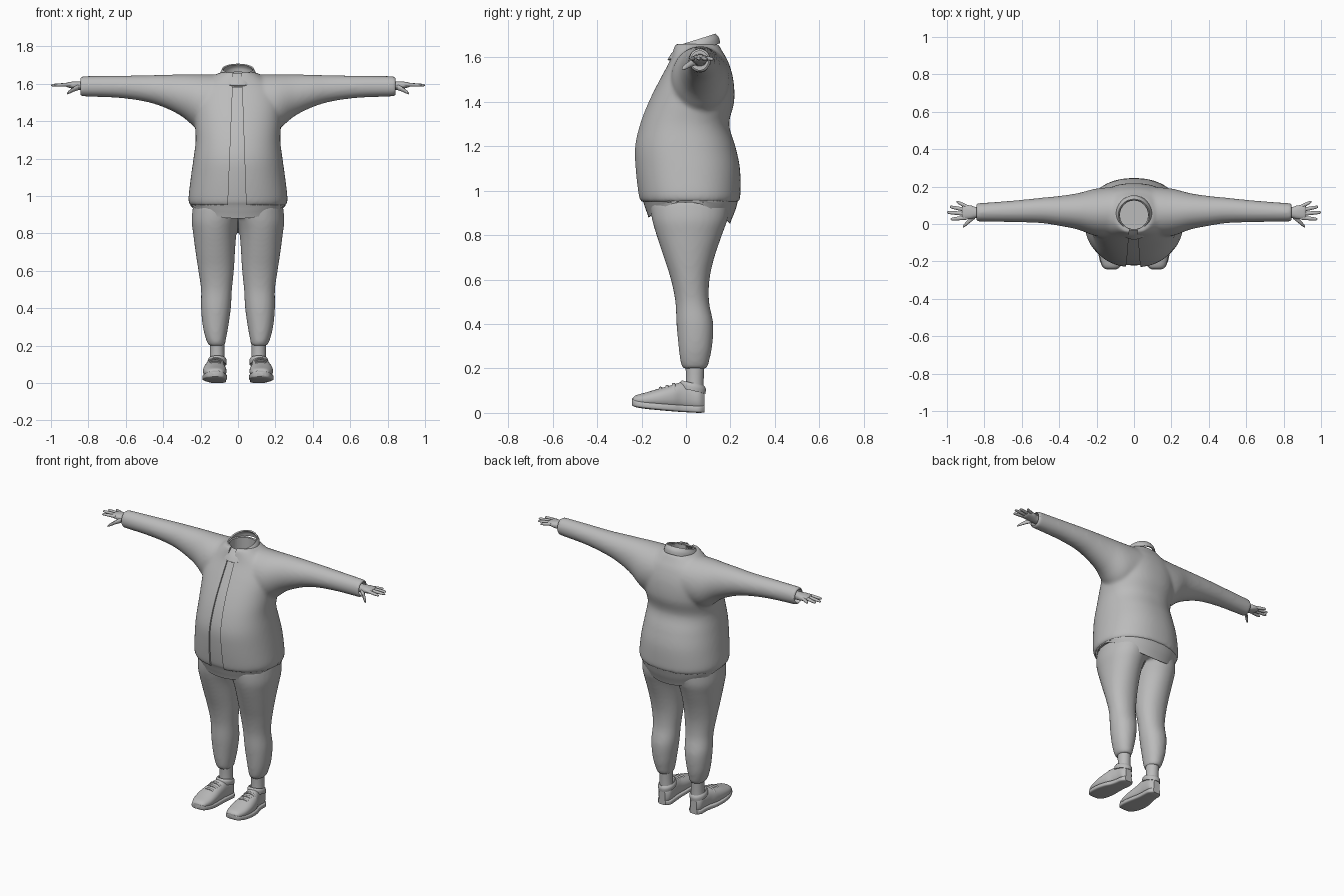
import bpy, bmesh, math

if "Cube" in bpy.data.objects:
    bpy.data.objects.remove(bpy.data.objects["Cube"])

grey = bpy.data.materials.new("plain_grey")
grey.use_nodes = True
COLOUR = (0.5, 0.5, 0.5, 1)
grey.diffuse_color = COLOUR
grey.node_tree.nodes["Principled BSDF"].inputs["Base Color"].default_value = COLOUR


def smooth_rows(rows, steps):
    """Catmull-Rom interpolation between cross-section rows."""
    out = []
    for i in range(len(rows) - 1):
        p0, p1, p2, p3 = rows[max(i - 1, 0)], rows[i], rows[i + 1], rows[min(i + 2, len(rows) - 1)]
        for s in range(steps):
            t = s / steps
            out.append([b + t / 2 * (c - a + t * (2*a - 5*b + 4*c - d + t * (3*(b - c) + d - a)))
                        for a, b, c, d in zip(p0, p1, p2, p3)])
    return out + [list(rows[-1])]


def loft(bm, axis, rows, power=2.0, segs=32, steps=4, caps=True, side=1):
    """Rows are (position on axis, min u, max u, min v, max v)."""
    order = {"x": (0, 1, 2), "y": (1, 0, 2), "z": (2, 0, 1)}[axis]
    rings = []
    for p, u0, u1, v0, v1 in smooth_rows(rows, steps):
        ring = []
        for k in range(segs):
            a = 2 * math.pi * (k + 0.5) / segs
            c, s = math.cos(a), math.sin(a)
            co = [0, 0, 0]
            co[order[0]] = p
            co[order[1]] = (u0 + u1) / 2 + (u1 - u0) / 2 * math.copysign(abs(c) ** (2 / power), c)
            co[order[2]] = (v0 + v1) / 2 + (v1 - v0) / 2 * math.copysign(abs(s) ** (2 / power), s)
            co[0] *= side
            ring.append(bm.verts.new(co))
        rings.append(ring)
    for a, b in zip(rings, rings[1:]):
        for k in range(segs):
            n = (k + 1) % segs
            bm.faces.new((a[k], a[n], b[n], b[k]))
    if caps:
        bm.faces.new(rings[0])
        bm.faces.new(rings[-1])
    return rings


def finish(bm, name, voxel=0, cutter=None, thickness=0, angle=40):
    """Make the object, apply its modifiers and shade it."""
    bmesh.ops.recalc_face_normals(bm, faces=bm.faces)
    mesh = bpy.data.meshes.new(name)
    bm.to_mesh(mesh)
    bm.free()
    ob = bpy.data.objects.new(name, mesh)
    bpy.context.scene.collection.objects.link(ob)
    if voxel:
        rm = ob.modifiers.new("fuse", "REMESH")
        rm.mode, rm.voxel_size = "VOXEL", voxel
        sm = ob.modifiers.new("relax", "SMOOTH")
        sm.factor, sm.iterations = 0.5, 8
    for tool in cutter or []:
        bo = ob.modifiers.new("cut", "BOOLEAN")
        bo.operation, bo.object, bo.solver = "DIFFERENCE", tool, "EXACT"
    if thickness:
        so = ob.modifiers.new("thick", "SOLIDIFY")
        so.thickness, so.offset = thickness, 0
    if ob.modifiers:
        bpy.context.view_layer.update()
        graph = bpy.context.evaluated_depsgraph_get()
        baked = bpy.data.meshes.new_from_object(ob.evaluated_get(graph))
        ob.modifiers.clear()
        ob.data = baked
        baked.name = name
    ob.data.materials.clear()
    ob.data.materials.append(grey)
    for other in bpy.context.selected_objects:
        other.select_set(False)
    bpy.context.view_layer.objects.active = ob
    ob.select_set(True)
    bpy.ops.object.shade_smooth_by_angle(angle=math.radians(angle))
    return ob


def part(name, *args, **kw):
    bm = bmesh.new()
    loft(bm, *args, **kw)
    return finish(bm, name)


# Jacket: torso and sleeves fused, then opened at the front, neck and cuffs
TORSO = [(0.95, 0.257, -0.205, 0.24), (0.985, 0.265, -0.215, 0.245), (1.1, 0.252, -0.228, 0.243),
         (1.2, 0.238, -0.23, 0.222), (1.3, 0.226, -0.207, 0.194), (1.4, 0.232, -0.168, 0.217),
         (1.5, 0.235, -0.118, 0.213), (1.58, 0.205, -0.075, 0.19), (1.625, 0.15, -0.06, 0.165),
         (1.66, 0.1, -0.05, 0.145)]
SLEEVE = [(0.08, -0.07, 0.2, 1.36, 1.65), (0.2, -0.065, 0.19, 1.35, 1.65), (0.3, -0.03, 0.165, 1.425, 1.65),
          (0.4, -0.01, 0.15, 1.475, 1.648), (0.5, 0.005, 0.14, 1.505, 1.645), (0.65, 0.01, 0.125, 1.525, 1.643),
          (0.845, 0.013, 0.11, 1.532, 1.64)]
bm = bmesh.new()
loft(bm, "z", [(z, -x, x, f, b) for z, x, f, b in TORSO], power=2.25, segs=64)
for side in (1, -1):
    loft(bm, "x", SLEEVE, side=side)

cutters = [
    part("front_opening_cutter", "z", [(0.9, -0.057, 0.046, -0.4, -0.08), (1.7, -0.024, 0.018, -0.4, 0)],
         power=50, segs=4, steps=1),
    part("neck_cutter", "z", [(1.38, -0.075, 0.075, -0.03, 0.125), (1.8, -0.075, 0.075, -0.03, 0.125)], steps=1)]
for side in (1, -1):
    cutters.append(part("cuff_cutter", "x", [(0.79, 0.022, 0.1, 1.543, 1.629), (0.9, 0.022, 0.1, 1.543, 1.629)],
                        steps=1, side=side))
finish(bm, "jacket", voxel=0.01, cutter=cutters)
for tool in cutters:
    bpy.data.objects.remove(tool)

# Collar: a band leaning down towards the front
bm = bmesh.new()
loft(bm, "z", [(1.63, -0.098, 0.098, -0.08, 0.15), (1.655, -0.093, 0.093, -0.06, 0.145),
               (1.678, -0.08, 0.08, -0.03, 0.13)], caps=False, segs=40)
for v in bm.verts:
    v.co.z += (v.co.y - 0.05) * 0.33
finish(bm, "collar", thickness=0.008)

# Shirt: an inner tube with a curved hem
bm = bmesh.new()
rows = [(0.9, -0.25, 0.25, -0.167, 0.197), (0.95, -0.253, 0.253, -0.19, 0.23)]
rows += [(z, 0.013 - x, x - 0.013, f + 0.013, b - 0.013) for z, x, f, b in TORSO[1:8]]
rings = loft(bm, "z", rows, power=2.25, segs=64, caps=False)
for i, ring in enumerate(rings[:4]):
    for v in ring:
        hem = 0.95 - 2.5 * v.co.y ** 2
        v.co.z = hem + (0.955 - hem) * i / 4
finish(bm, "shirt", thickness=0.005)

# Trousers: pelvis and both legs fused
LEG = [(0.95, -0.04, 0.24, -0.165, 0.2), (0.87, -0.01, 0.248, -0.153, 0.187), (0.8, 0.008, 0.24, -0.133, 0.162),
       (0.7, 0.016, 0.227, -0.1, 0.128), (0.6, 0.022, 0.212, -0.068, 0.106), (0.5, 0.032, 0.198, -0.048, 0.104),
       (0.4, 0.038, 0.198, -0.043, 0.123), (0.3, 0.052, 0.188, -0.034, 0.118), (0.235, 0.064, 0.172, -0.026, 0.105),
       (0.2, 0.07, 0.158, -0.016, 0.095)]
bm = bmesh.new()
loft(bm, "z", [(0.89, -0.2, 0.2, -0.13, 0.16), (0.96, -0.24, 0.24, -0.165, 0.2)], segs=48)
for side in (1, -1):
    loft(bm, "z", LEG, power=2.1, side=side)
finish(bm, "trousers", voxel=0.01)

# Hands: finger and thumb sections run outwards along x
FINGERS = {"index": (0.98, 0.034, 0.026), "middle": (1.0, 0.054, 0.062),
           "ring": (0.985, 0.074, 0.092), "little": (0.948, 0.091, 0.119)}
SHOE = [(-0.243, 0.1, 0.142, 0.042, 0.06), (-0.228, 0.078, 0.165, 0.034, 0.078), (-0.18, 0.064, 0.183, 0.026, 0.092),
        (-0.12, 0.062, 0.187, 0.02, 0.11), (-0.06, 0.067, 0.178, 0.015, 0.126), (-0.02, 0.069, 0.164, 0.012, 0.138),
        (0.02, 0.068, 0.156, 0.01, 0.13), (0.06, 0.07, 0.152, 0.008, 0.12), (0.083, 0.09, 0.134, 0.01, 0.1)]

for side, label in ((1, "left"), (-1, "right")):
    bm = bmesh.new()
    loft(bm, "x", [(0.78, 0.03, 0.092, 1.56, 1.615), (0.84, 0.033, 0.09, 1.565, 1.612),
                   (0.875, 0.026, 0.1, 1.572, 1.612), (0.91, 0.026, 0.1, 1.58, 1.608),
                   (0.92, 0.035, 0.09, 1.588, 1.602)], power=2.4, segs=20, side=side)
    for tip, y0, y1 in FINGERS.values():
        rows = []
        for t, r in ((0, 0.011), (0.5, 0.0105), (0.9, 0.008), (1, 0.003)):
            x, y, z = 0.89 + (tip - 0.89) * t, y0 + (y1 - y0) * t, 1.596 - 0.004 * t
            rows.append((x, y - r, y + r, z - r * 0.85, z + r * 0.85))
        loft(bm, "x", rows, segs=12, side=side)
    loft(bm, "x", [(0.85, 0.028, 0.058, 1.566, 1.598), (0.88, 0.004, 0.03, 1.556, 1.582),
                   (0.905, -0.016, 0.004, 1.545, 1.563), (0.915, -0.019, -0.012, 1.543, 1.55)],
         segs=12, side=side)
    finish(bm, label + "_hand")

    # Ankle
    part(label + "_ankle", "z", [(0.08, 0.07, 0.152, -0.005, 0.08), (0.15, 0.073, 0.15, 0, 0.08),
                                 (0.25, 0.072, 0.152, -0.005, 0.085)], segs=24, side=side)

    # Shoe upper and sole
    part(label + "_shoe", "y", SHOE, power=2.3, segs=28, side=side)
    part(label + "_sole", "y", [(y, x0 - 0.004, x1 + 0.004, z0 - 0.008, z0 + 0.024) for y, x0, x1, z0, z1 in SHOE],
         power=4.5, segs=28, side=side)

    # Laces arched over the shoe, and the padded rim at the ankle
    bm = bmesh.new()
    for y, z in ((-0.115, 0.112), (-0.085, 0.12), (-0.055, 0.129)):
        loft(bm, "x", [(x, y - 0.008, y + 0.008, z - drop - 0.006, z - drop + 0.006)
                       for x, drop in ((0.075, 0.03), (0.095, 0.007), (0.122, 0), (0.15, 0.007), (0.17, 0.03))],
             segs=10, side=side)
    finish(bm, label + "_laces")
    bm = bmesh.new()
    rings = loft(bm, "z", [(0.1, 0.066, 0.158, -0.025, 0.084), (0.12, 0.064, 0.158, -0.025, 0.086),
                           (0.132, 0.07, 0.152, -0.016, 0.08)], segs=24, caps=False, side=side)
    for v in bm.verts:
        v.co.z -= (v.co.y - 0.03) * 0.25
    finish(bm, label + "_shoe_rim", thickness=0.008)
